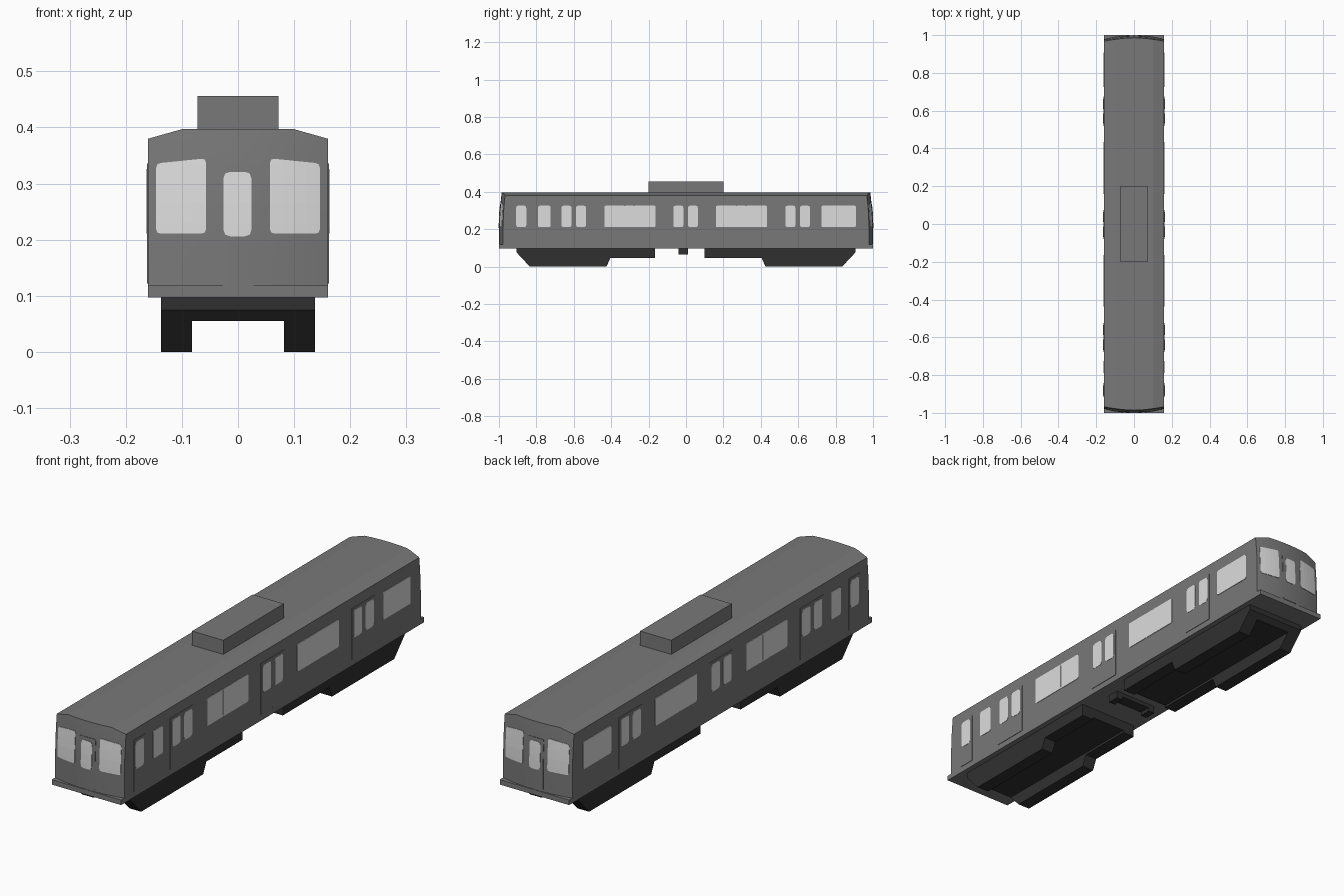
import bpy, bmesh
from mathutils import Vector

if "Cube" in bpy.data.objects:
    bpy.data.objects.remove(bpy.data.objects["Cube"])


def material(name, v):
    m = bpy.data.materials.new(name)
    m.diffuse_color = (v, v, v, 1)
    m.use_nodes = True
    m.node_tree.nodes["Principled BSDF"].inputs["Base Color"].default_value = m.diffuse_color
    return m


BODY = material("body grey", 0.19)
GLASS = material("window pale grey", 0.72)
FRAME = material("frame black", 0.014)
UNDER = material("underframe charcoal", 0.03)


def finish(bm, name, mats):
    me = bpy.data.meshes.new(name)
    bm.to_mesh(me)
    bm.free()
    for m in mats:
        me.materials.append(m)
    ob = bpy.data.objects.new(name, me)
    bpy.context.collection.objects.link(ob)
    return ob


def mirror(ob, axis):
    mod = ob.modifiers.new("mirror", 'MIRROR')
    mod.use_axis = [i == axis for i in range(3)]
    mod.merge_threshold = 0.0001


def prism(name, profile, x0, x1, mat):
    """Extrude a (y, z) profile along x."""
    bm = bmesh.new()
    f = bm.faces.new([bm.verts.new((x0, y, z)) for y, z in profile])
    r = bmesh.ops.extrude_face_region(bm, geom=[f])
    for v in r["geom"]:
        if isinstance(v, bmesh.types.BMVert):
            v.co.x = x1
    bmesh.ops.recalc_face_normals(bm, faces=bm.faces)
    return finish(bm, name, [mat])


def box(name, x, y0, y1, z0, z1, mat):
    return prism(name, [(y0, z0), (y1, z0), (y1, z1), (y0, z1)], -x, x, mat)


def end_y(x, z):
    """Gently bowed end wall."""
    return -(0.998 - 0.02 * (x / 0.16) ** 2 - 0.33 * max(0, z - 0.2) ** 2)


def slice_mesh(bm, axis, cuts):
    n = Vector((0, 0, 0))
    n[axis] = 1
    for c in cuts:
        bmesh.ops.bisect_plane(bm, geom=bm.verts[:] + bm.edges[:] + bm.faces[:],
                               plane_co=n * c, plane_no=n, dist=1e-5)


X_CUTS = [i * 0.02 for i in range(-7, 8)]
Z_CUTS = [0.16 + i * 0.035 for i in range(7)]

# Car body: bowed end wall stretched to the middle, then mirrored
bm = bmesh.new()
outline = [(-0.16, 0.11), (0.16, 0.11), (0.16, 0.38), (0.1, 0.397), (-0.1, 0.397), (-0.16, 0.38)]
bm.faces.new([bm.verts.new((x, 0, z)) for x, z in outline])
slice_mesh(bm, 0, X_CUTS)
slice_mesh(bm, 2, Z_CUTS)
for v in bm.verts:
    v.co.y = end_y(v.co.x, v.co.z)
rim = [e for e in bm.edges if e.is_boundary]
for g in bmesh.ops.extrude_edge_only(bm, edges=rim)["geom"]:
    if isinstance(g, bmesh.types.BMVert):
        g.co.y = 0
bmesh.ops.recalc_face_normals(bm, faces=bm.faces)
if sum(f.normal.y for f in bm.faces) > 0:
    bmesh.ops.reverse_faces(bm, faces=bm.faces)
body = finish(bm, "car_body", [BODY])
mirror(body, 1)
bpy.context.view_layer.objects.active = body
body.select_set(True)
bpy.ops.object.shade_smooth_by_angle(angle=0.2)

# Floor sill and roof unit
box("floor_sill", 0.16, -1, 1, 0.097, 0.118, BODY)
box("roof_unit", 0.072, -0.2, 0.2, 0.39, 0.456, BODY)


def rounded(pts, r):
    out = []
    for i, p in enumerate(pts):
        p = Vector(p)
        a = p + (Vector(pts[i - 1]) - p).normalized() * r
        b = p + (Vector(pts[(i + 1) % len(pts)]) - p).normalized() * r
        out += [a, (a + b + 2 * p) / 4, b]
    return out


def rect(u0, u1, v0, v1):
    return [(u0, v0), (u1, v0), (u1, v1), (u0, v1)]


def plate(name, pts, r, border, inner, side, lift):
    """Thin framed panel on the side (u=y) or end (u=x) walls, mirrored to the opposite wall."""
    bm = bmesh.new()
    pts = rounded(pts, r)
    if side:
        f = bm.faces.new([bm.verts.new((0.16 + lift, p.x, p.y)) for p in pts])
    else:
        f = bm.faces.new([bm.verts.new((p.x, 0, p.y)) for p in pts])
    bm.normal_update()
    ring = bmesh.ops.inset_region(bm, faces=[f], thickness=border, use_even_offset=True)["faces"]
    for g in bm.faces:
        g.material_index = 0 if g in ring else 1
    if not side:
        slice_mesh(bm, 0, X_CUTS)
        slice_mesh(bm, 2, Z_CUTS)
        for v in bm.verts:
            v.co.y = end_y(v.co.x, v.co.z) - lift
    ob = finish(bm, name, [FRAME, inner])
    s = ob.modifiers.new("thickness", 'SOLIDIFY')
    s.thickness = lift + 0.001
    s.offset = -1
    mirror(ob, 0 if side else 1)


# Side doors: panels with a framed window in each leaf
for n, y in enumerate((-0.6, -0.002, 0.597)):
    for s in (-1, 1):
        a, b = sorted((y, y + s * 0.077))
        plate(f"side_door_leaf_{n}_{s}", rect(a, b, 0.122, 0.336), 0.001, 0.003, BODY, True, 0.002)
        c = y + s * 0.039
        plate(f"side_door_window_{n}_{s}", rect(c - 0.027, c + 0.027, 0.211, 0.326),
              0.012, 0.004, GLASS, True, 0.0032)
plate("crew_door", rect(-0.917, -0.843, 0.122, 0.336), 0.001, 0.004, BODY, True, 0.002)
plate("crew_door_window", rect(-0.908, -0.854, 0.211, 0.326), 0.012, 0.004, GLASS, True, 0.0032)

# Side windows: single panes and three-pane groups
side_windows = [(-0.79, -0.725), (0.725, 0.908)]
for y in (-0.3, 0.297):
    side_windows += [(y - 0.137, y - 0.025), (y - 0.029, y + 0.025), (y + 0.021, y + 0.137)]
for n, (a, b) in enumerate(side_windows):
    plate(f"side_window_{n}", rect(a, b, 0.211, 0.326), 0.007, 0.004, GLASS, True, 0.002 + 0.0003 * (n % 2))

# End door and cab windows, same at both ends
plate("end_door", rect(-0.039, 0.038, 0.121, 0.335), 0.009, 0.0035, BODY, False, 0.002)
plate("end_door_window", rect(-0.026, 0.024, 0.206, 0.321), 0.012, 0.004, GLASS, False, 0.0035)
plate("cab_window_right", [(0.057, 0.211), (0.146, 0.211), (0.146, 0.336), (0.057, 0.345)],
      0.008, 0.0045, GLASS, False, 0.002)
plate("cab_window_left", [(-0.146, 0.211), (-0.057, 0.211), (-0.057, 0.345), (-0.146, 0.336)],
      0.008, 0.0045, GLASS, False, 0.002)

# Underframe: stepped skirts along both sides with a shallower pan between
for name, s, inner in (("front", -1, 0.165), ("rear", 1, 0.1)):
    skirt = [(0.905, 0.1), (0.905, 0.075), (0.835, 0), (0.425, 0), (0.405, 0.045),
             (inner, 0.045), (inner, 0.1)]
    ob = prism(f"{name}_skirt", [(s * y, z) for y, z in skirt], 0.082, 0.137, UNDER)
    mirror(ob, 0)
    pan = [(0.905, 0.1), (0.905, 0.075), (0.886, 0.055), (inner, 0.055), (inner, 0.1)]
    prism(f"{name}_pan", [(s * y, z) for y, z in pan], -0.082, 0.082, UNDER)

# Small bracket under the middle
box("centre_bracket", 0.1, -0.04, 0.01, 0.08, 0.1, UNDER)
mirror(prism("bracket_foot", [(-0.04, 0.065), (0.01, 0.065), (0.01, 0.081), (-0.04, 0.081)],
             0.07, 0.1, UNDER), 0)
